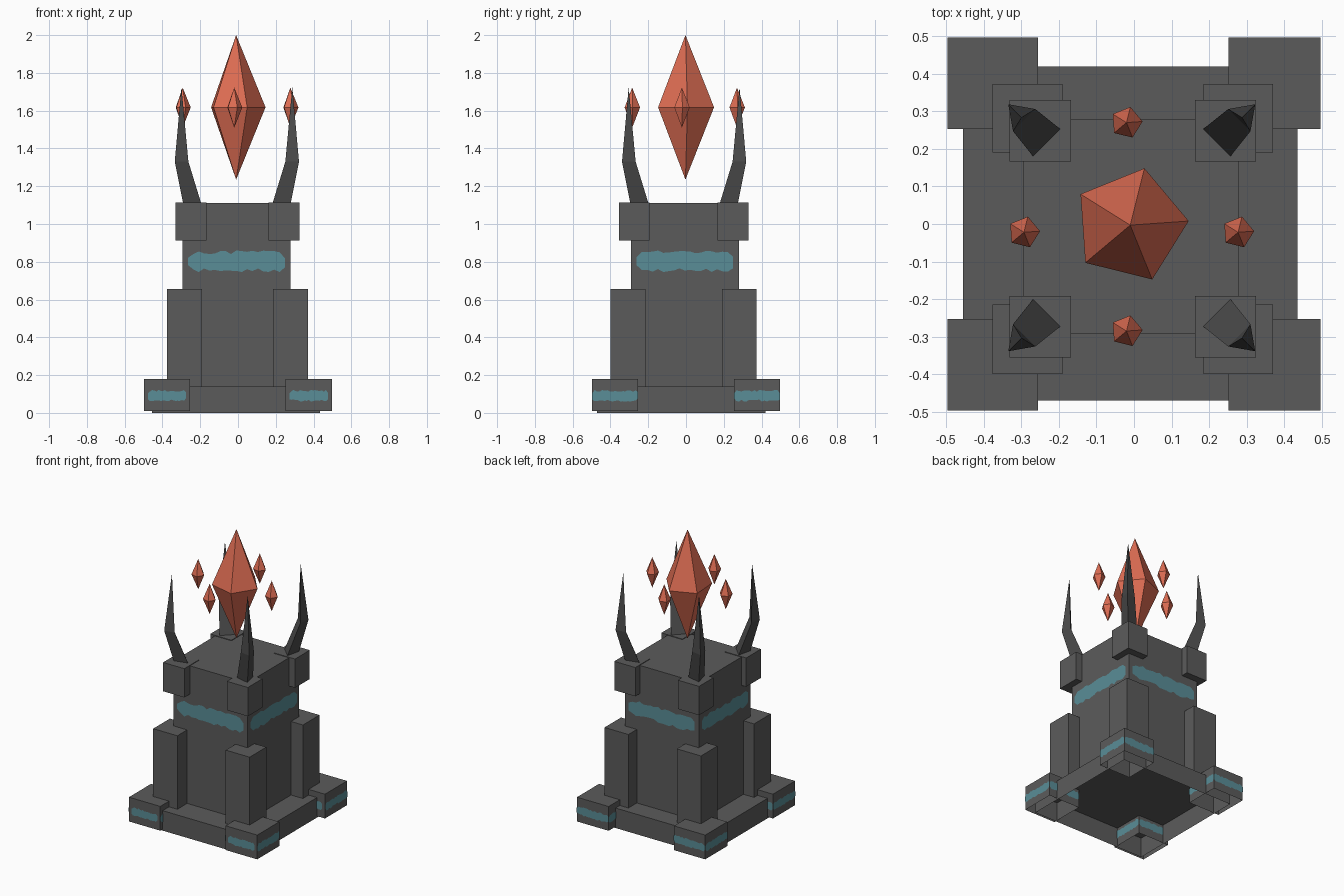
import bpy, bmesh, math, random
from mathutils import Vector

if "Cube" in bpy.data.objects:
    bpy.data.objects.remove(bpy.data.objects["Cube"])

random.seed(4)


def material(name, rgb):
    m = bpy.data.materials.new(name)
    m.diffuse_color = (*rgb, 1)
    m.use_nodes = True
    m.node_tree.nodes["Principled BSDF"].inputs["Base Color"].default_value = m.diffuse_color
    return m


STONE = material("dark stone", (0.105, 0.105, 0.105))
HORN = material("darker horn", (0.07, 0.07, 0.07))
TEAL = material("teal glow", (0.10, 0.27, 0.31))
CRYSTAL = material("orange crystal", (0.72, 0.15, 0.085))


def finish(name, bm, mat):
    bmesh.ops.recalc_face_normals(bm, faces=bm.faces)
    me = bpy.data.meshes.new(name)
    bm.to_mesh(me)
    bm.free()
    me.materials.append(mat)
    ob = bpy.data.objects.new(name, me)
    bpy.context.collection.objects.link(ob)
    return ob


def box(name, x, y, z, open_bottom=False):
    """Box from (min, max) ranges, optionally hollow underneath."""
    bm = bmesh.new()
    bmesh.ops.create_cube(bm, size=1)
    for v in bm.verts:
        v.co = [r[0] if c < 0 else r[1] for c, r in zip(v.co, (x, y, z))]
    bmesh.ops.recalc_face_normals(bm, faces=bm.faces)
    if open_bottom:
        low = [f for f in bm.faces if f.normal.z < -0.9]
        bmesh.ops.delete(bm, geom=low, context='FACES')
    return finish(name, bm, STONE)


def band(name, a, b, out, z0, z1, wobble, n=18):
    """Ragged painted strip from a to b, just proud of a wall facing out."""
    bm = bmesh.new()
    a, b, out = Vector(a), Vector(b), Vector(out)
    rows = []
    for i in range(n + 1):
        p = a.lerp(b, i / n) + out * 0.003
        lo = z0 + random.random() * wobble
        hi = z1 - random.random() * wobble
        if i in (0, n):
            lo, hi = lo + wobble, hi - wobble
        rows.append((bm.verts.new((p.x, p.y, lo)), bm.verts.new((p.x, p.y, hi))))
    for (l0, h0), (l1, h1) in zip(rows, rows[1:]):
        f = bm.faces.new((l0, l1, h1, h0))
        f.normal_update()
        if f.normal.dot(out) < 0:
            f.normal_flip()
    me = bpy.data.meshes.new(name)
    bm.to_mesh(me)
    bm.free()
    me.materials.append(TEAL)
    bpy.context.collection.objects.link(bpy.data.objects.new(name, me))


def wall_bands(name, x, y, z0, z1, wobble, mx, my_front, my_back):
    """Bands on four walls; margins for x walls, front wall and back wall."""
    for s, xx in ((-1, x[0]), (1, x[1])):
        band(name, (xx, y[0] + mx, 0), (xx, y[1] - mx, 0), (s, 0, 0), z0, z1, wobble)
    for s, yy, m in ((-1, y[0], my_front), (1, y[1], my_back)):
        band(name, (x[0] + m, yy, 0), (x[1] - m, yy, 0), (0, s, 0), z0, z1, wobble)


def crystal(name, x, y, z0, zm, z1, r):
    """Five-sided double pyramid."""
    bm = bmesh.new()
    ring = [bm.verts.new((x + r * math.cos(t), y + r * math.sin(t), zm))
            for t in (math.radians(4 + 72 * i) for i in range(5))]
    lo, hi = bm.verts.new((x, y, z0)), bm.verts.new((x, y, z1))
    for p, q in zip(ring, ring[1:] + ring[:1]):
        bm.faces.new((p, q, hi))
        bm.faces.new((q, p, lo))
    finish(name, bm, CRYSTAL)


def horn(name, sx, sy):
    """Three-sided bent spike: rings of (inner radius, outer radius, half width, z)."""
    bm = bmesh.new()
    rad = Vector((sx, sy, 0)).normalized()
    tan = Vector((-rad.y, rad.x, 0))
    c = Vector((-0.006, -0.01, 0))
    rings = []
    for r0, r1, w, z in ((0.315, 0.40, 0.052, 1.10), (0.405, 0.465, 0.042, 1.33)):
        rings.append([bm.verts.new(c + rad * r + tan * t + Vector((0, 0, z)))
                      for r, t in ((r0, -w), (r1, 0), (r0, w))])
    tip = bm.verts.new(c + rad * 0.415 + Vector((0, 0, 1.725)))
    low, mid = rings
    bm.faces.new(low)
    for i in range(3):
        j = (i + 1) % 3
        bm.faces.new((low[i], low[j], mid[j], mid[i]))
        bm.faces.new((mid[i], mid[j], tip))
    finish(name, bm, HORN)


# Base slab and tower body
box("base_slab", (-0.455, 0.435), (-0.47, 0.42), (0, 0.14), True)
TX, TY = (-0.295, 0.278), (-0.292, 0.28)
box("tower_body", TX, TY, (0.14, 1.11), True)
wall_bands("tower_band", TX, TY, 0.745, 0.86, 0.02, 0.03, 0.03, 0.03)

# Corner parts: foot block, buttress pillar, cap block, horn
for sx in (0, 1):
    for sy in (0, 1):
        fx = ((-0.5, -0.255), (0.252, 0.5))[sx]
        fy = ((-0.5, -0.253), (0.253, 0.5))[sy]
        fx_in = (fx[0] + 0.003 * (1 - sx), fx[1] - 0.003 * sx)
        fy_in = (fy[0] + 0.003 * (1 - sy), fy[1] - 0.003 * sy)
        box("foot_block", fx_in, fy_in, (0.01, 0.18), True)
        wall_bands("foot_band", fx_in, fy_in, 0.06, 0.122, 0.01, 0.0, 0.02, 0.0)
        box("buttress", ((-0.377, -0.19), (0.185, 0.37))[sx],
            ((-0.4, -0.215), (0.19, 0.373))[sy], (0.14, 0.655))
        box("cap_block", ((-0.332, -0.168), (0.162, 0.325))[sx],
            ((-0.355, -0.192), (0.167, 0.33))[sy], (0.912, 1.114))
        horn("horn", sx * 2 - 1, sy * 2 - 1)

# Floating crystals
crystal("main_crystal", -0.01, -0.003, 1.235, 1.618, 2.0, 0.156)
for x, y in ((-0.293, -0.022), (0.277, -0.022), (-0.02, 0.27), (-0.02, -0.285)):
    crystal("small_crystal", x, y, 1.51, 1.617, 1.722, 0.043)
